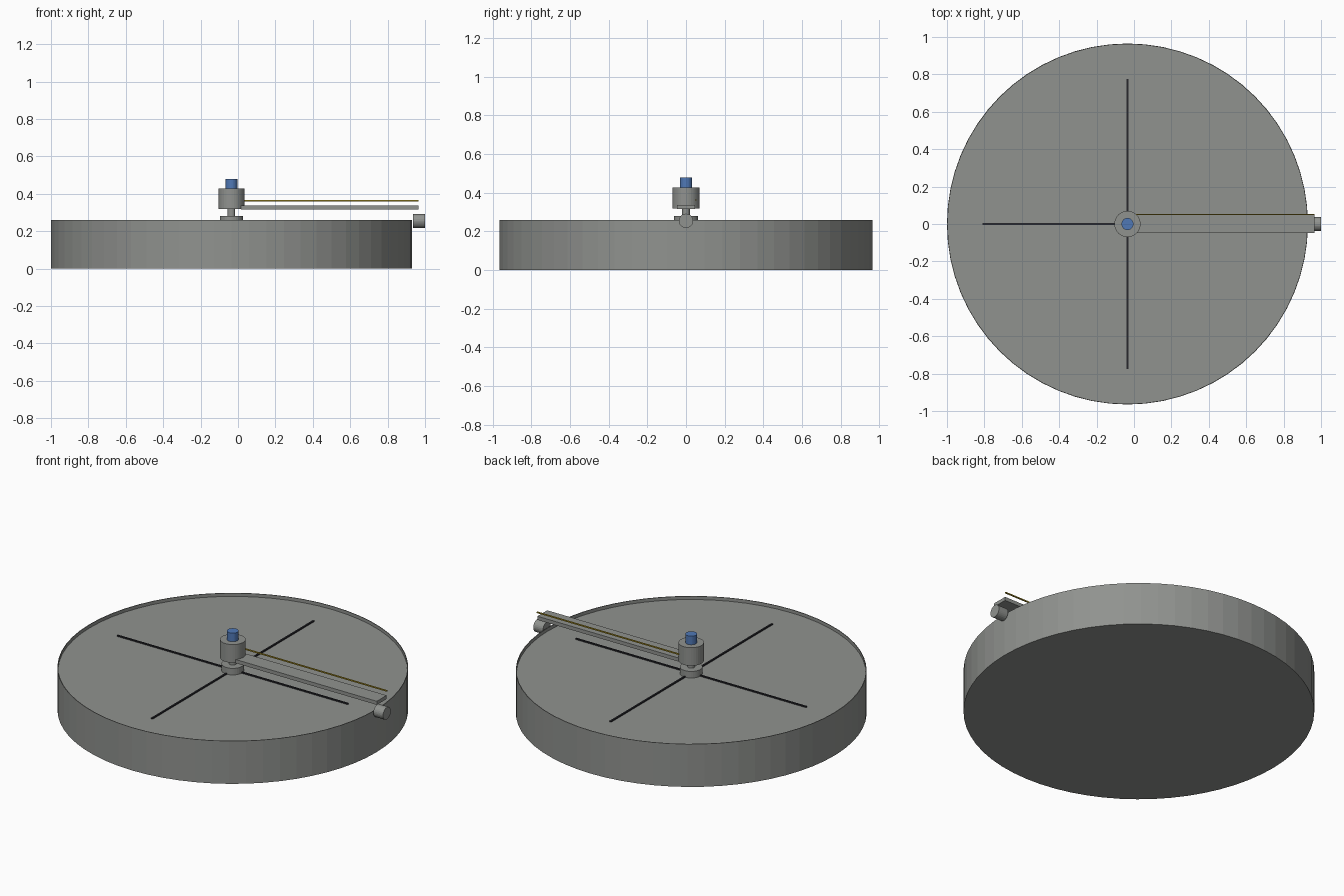
import bpy, bmesh, math
from mathutils import Vector

if "Cube" in bpy.data.objects:
    bpy.data.objects.remove(bpy.data.objects["Cube"])

CX = -0.035  # turning axis of the drum


def material(name, rgb):
    m = bpy.data.materials.new(name)
    m.diffuse_color = (*rgb, 1)
    m.use_nodes = True
    m.node_tree.nodes["Principled BSDF"].inputs["Base Color"].default_value = m.diffuse_color
    return m


grey = material("grey", (0.28, 0.29, 0.275))
black = material("dark_grey", (0.02, 0.02, 0.025))
blue = material("blue", (0.08, 0.19, 0.47))
yellow = material("yellow", (0.42, 0.30, 0.02))


def finish(name, bm, mat):
    bmesh.ops.recalc_face_normals(bm, faces=bm.faces)
    me = bpy.data.meshes.new(name)
    bm.to_mesh(me)
    bm.free()
    me.materials.append(mat)
    ob = bpy.data.objects.new(name, me)
    bpy.context.collection.objects.link(ob)
    return ob


def lathe(name, profile, sides, mat, x=CX, y=0):
    """Spin an (r, z) profile that starts and ends on the axis."""
    bm = bmesh.new()
    verts = [bm.verts.new((r, 0, z)) for r, z in profile]
    edges = [bm.edges.new(p) for p in zip(verts, verts[1:])]
    bmesh.ops.spin(bm, geom=verts + edges, cent=(0, 0, 0), axis=(0, 0, 1),
                   angle=math.tau, steps=sides, use_duplicate=False)
    bmesh.ops.remove_doubles(bm, verts=bm.verts, dist=1e-5)
    ob = finish(name, bm, mat)
    ob.location = (x, y, 0)
    return ob


def cylinder(name, r, z0, z1, sides, mat):
    return lathe(name, [(0, z0), (r, z0), (r, z1), (0, z1)], sides, mat)


def box(name, lo, hi, mat):
    lo, hi = Vector(lo), Vector(hi)
    bm = bmesh.new()
    bmesh.ops.create_cube(bm, size=1)
    bmesh.ops.scale(bm, vec=hi - lo, verts=bm.verts)
    bmesh.ops.translate(bm, vec=(lo + hi) / 2, verts=bm.verts)
    return finish(name, bm, mat)


# Shallow drum with a thin raised rim around the recessed floor
lathe("drum", [(0, 0), (0.965, 0), (0.965, 0.26), (0.961, 0.26),
               (0.961, 0.24), (0, 0.24)], 64, grey)

# Crossed marking strips on the floor
box("cross_strip_x", (CX - 0.775, -0.005, 0.238), (CX + 0.775, 0.005, 0.247), black)
box("cross_strip_y", (CX - 0.005, -0.775, 0.238), (CX + 0.005, 0.775, 0.247), black)

# Central hub stack
cylinder("hub_flange", 0.062, 0.24, 0.28, 32, grey)
cylinder("hub_post", 0.02, 0.27, 0.33, 24, grey)
cylinder("hub_body", 0.07, 0.318, 0.428, 32, grey)
cylinder("hub_cap", 0.032, 0.42, 0.48, 24, blue)

# Radial arm with its side wire
box("arm", (0.015, -0.047, 0.315), (0.965, 0.047, 0.337), grey)
box("arm_wire", (0.0, 0.047, 0.359), (0.965, 0.054, 0.366), yellow)

# Drive roller lying along the arm at its outer end
roller = cylinder("drive_roller", 0.037, -0.0325, 0.0325, 24, grey)
roller.rotation_euler = (0, math.pi / 2, 0)
roller.location = (0.9675, 0, 0.255)
